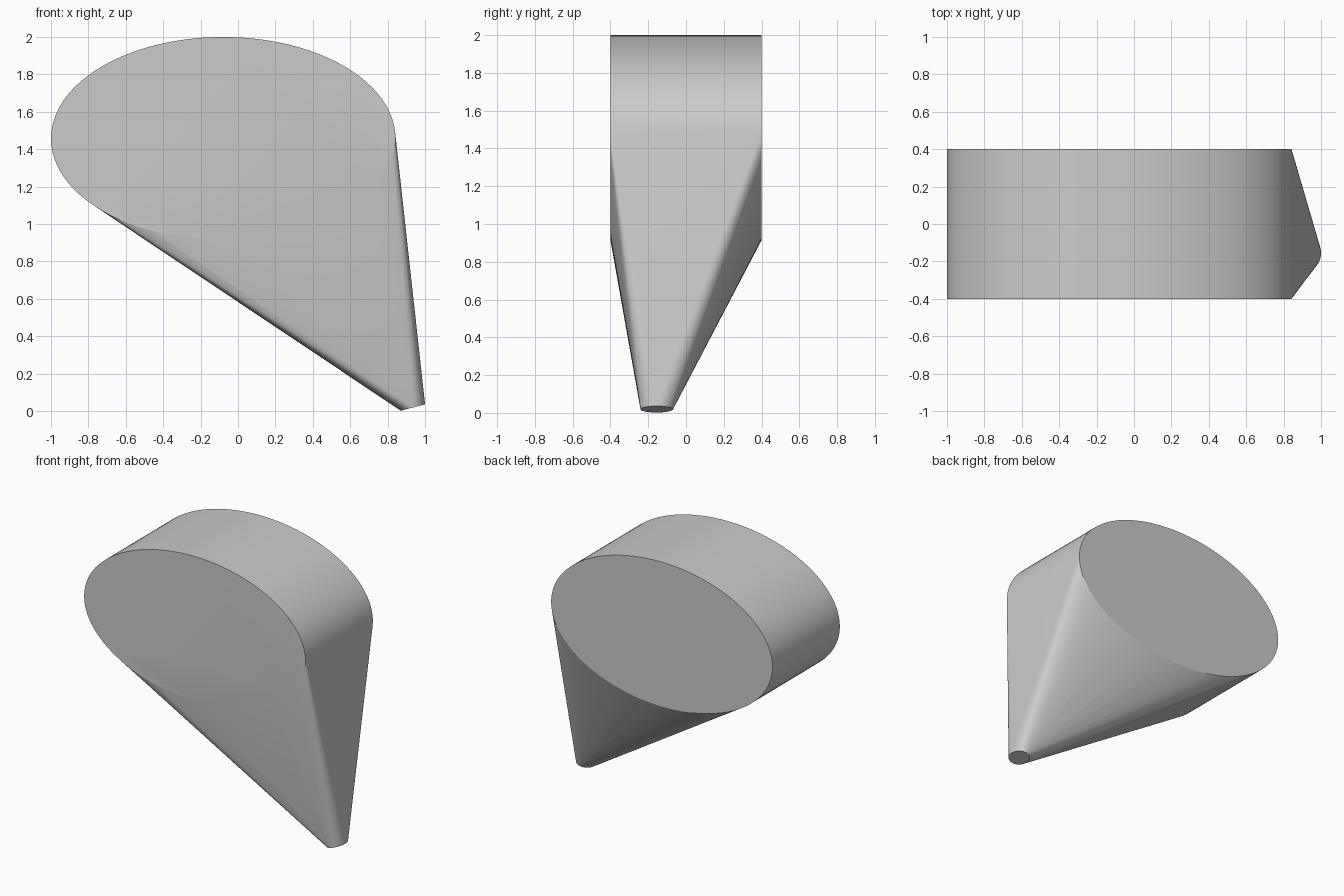
import bpy, bmesh, math
from mathutils import Vector

if "Cube" in bpy.data.objects:
    bpy.data.objects.remove(bpy.data.objects["Cube"])

SEGMENTS = 96


def ring(bm, centre, u, v):
    """Elliptical ring of vertices spanned by half-axes u and v."""
    for i in range(SEGMENTS):
        a = 2 * math.pi * i / SEGMENTS
        bm.verts.new(Vector(centre) + Vector(u) * math.cos(a) + Vector(v) * math.sin(a))


bm = bmesh.new()
# Front and back faces of the wide oval drum
for y in (-0.4, 0.4):
    ring(bm, (-0.079, y, 1.457), (0.921, 0, 0), (0, 0, 0.543))
# Small tilted tip
ring(bm, (0.935, -0.155, 0.019), (0.065, 0, 0.017), (0, 0.086, 0))

# Taut skin from drum to tip
hull = bmesh.ops.convex_hull(bm, input=bm.verts[:])
unused = {g for g in hull["geom_interior"] + hull["geom_unused"]
          if isinstance(g, bmesh.types.BMVert)}
bmesh.ops.delete(bm, geom=list(unused), context='VERTS')
bmesh.ops.dissolve_limit(bm, angle_limit=math.radians(0.1),
                         verts=bm.verts[:], edges=bm.edges[:])
bmesh.ops.recalc_face_normals(bm, faces=bm.faces[:])

mesh = bpy.data.meshes.new("tapered_oval_body")
bm.to_mesh(mesh)
bm.free()
body = bpy.data.objects.new("tapered_oval_body", mesh)
bpy.context.collection.objects.link(body)

# Smooth curved sides, sharp rims
bpy.context.view_layer.objects.active = body
body.select_set(True)
bpy.ops.object.shade_smooth_by_angle(angle=math.radians(15))
